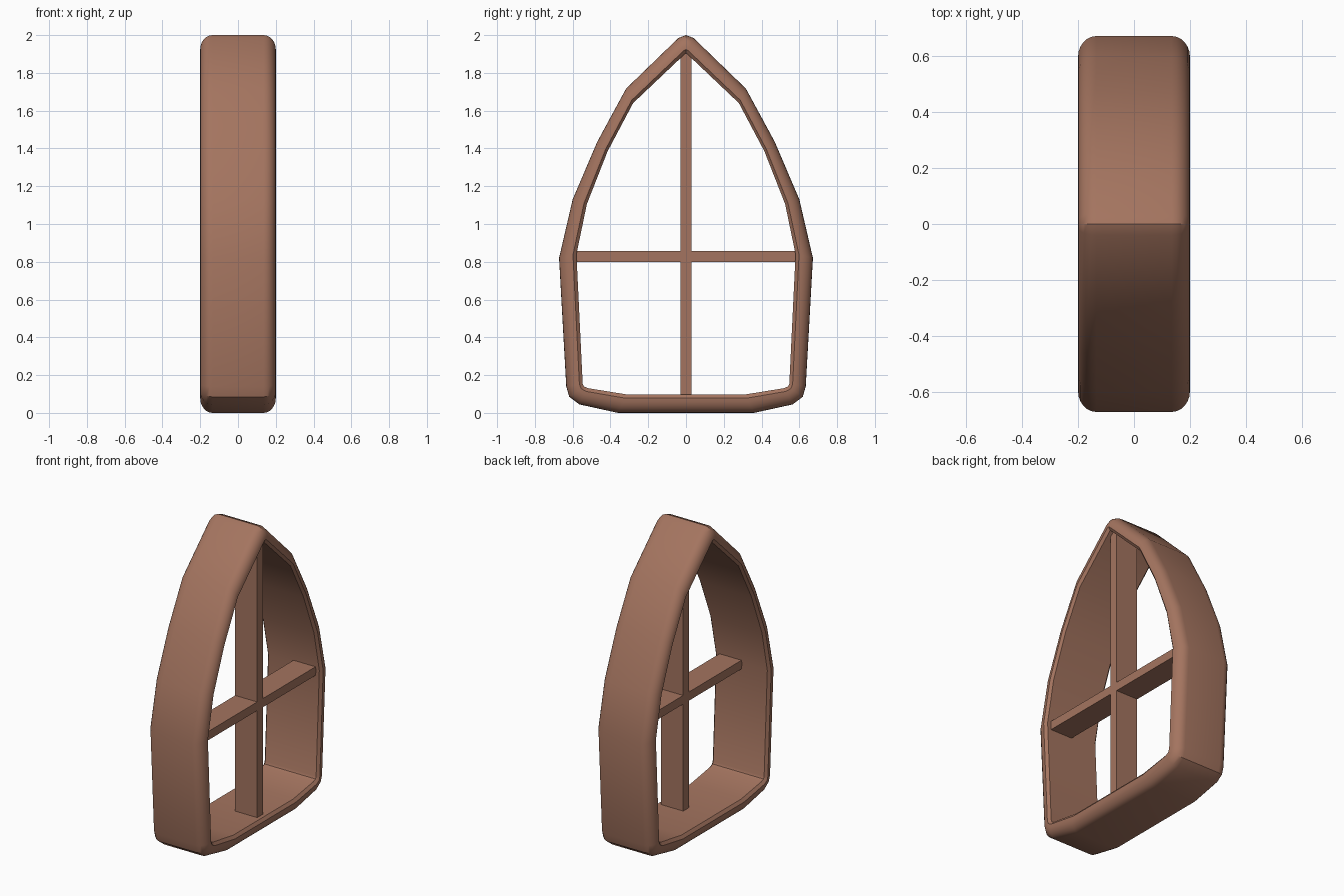
import bpy, bmesh, math

if "Cube" in bpy.data.objects:
    bpy.data.objects.remove(bpy.data.objects["Cube"])

wood = bpy.data.materials.new("warm brown wood")
wood.diffuse_color = (0.37, 0.175, 0.115, 1)
wood.use_nodes = True
wood.node_tree.nodes["Principled BSDF"].inputs["Base Color"].default_value = wood.diffuse_color

# right half of the outer outline and of the opening, apex to sill (y, z)
OUTER = [(0, 2.0), (0.04, 1.985), (0.317, 1.717), (0.47, 1.435), (0.60, 1.13),
         (0.672, 0.82), (0.634, 0.14), (0.618, 0.085), (0.565, 0.045), (0.36, 0.0)]
INNER = [(0, 1.905), (0.006, 1.9), (0.28, 1.64), (0.415, 1.385), (0.525, 1.105),
         (0.58, 0.84), (0.547, 0.155), (0.54, 0.14), (0.52, 0.131), (0.31, 0.097)]


def mirrored(half):
    return half + [(-y, z) for y, z in reversed(half[1:])]


def finish(name, bm):
    bmesh.ops.recalc_face_normals(bm, faces=bm.faces)
    me = bpy.data.meshes.new(name)
    bm.to_mesh(me)
    bm.free()
    me.materials.append(wood)
    ob = bpy.data.objects.new(name, me)
    bpy.context.collection.objects.link(ob)
    return ob


# arched frame: section of (fraction from outside to opening, x), rounded outside, chamfered inside
arc = [(0.8 * (1 - math.cos(a)), 0.135 + 0.065 * math.sin(a))
       for a in [math.pi / 2 * i / 6 for i in range(7)]]
half = arc + [(1.0, 0.185)]
section = half + [(t, -x) for t, x in reversed(half)]
pairs = list(zip(mirrored(OUTER), mirrored(INNER)))
bm = bmesh.new()
rings = [[bm.verts.new((x, o[0] + (i[0] - o[0]) * t, o[1] + (i[1] - o[1]) * t))
          for t, x in section] for o, i in pairs]
n, m = len(rings), len(section)
for a in range(n):
    p, q = rings[a], rings[(a + 1) % n]
    for b in range(m):
        c = (b + 1) % m
        bm.faces.new((p[b], p[c], q[c], q[b]))
frame = finish("window_frame", bm)
bpy.context.view_layer.objects.active = frame
frame.select_set(True)
bpy.ops.object.shade_smooth_by_angle(angle=math.radians(32))


# glazing bars
def bar(name, x0, x1, y, z0, z1):
    bm = bmesh.new()
    bmesh.ops.create_cube(bm, size=1)
    for v in bm.verts:
        v.co = ((x0 + x1) / 2 + v.co.x * (x1 - x0), v.co.y * 2 * y,
                (z0 + z1) / 2 + v.co.z * (z1 - z0))
    return finish(name, bm)


bar("vertical_bar", 0.0, 0.16, 0.029, 0.07, 1.915)
bar("horizontal_bar", 0.0, 0.16, 0.595, 0.80, 0.857)
